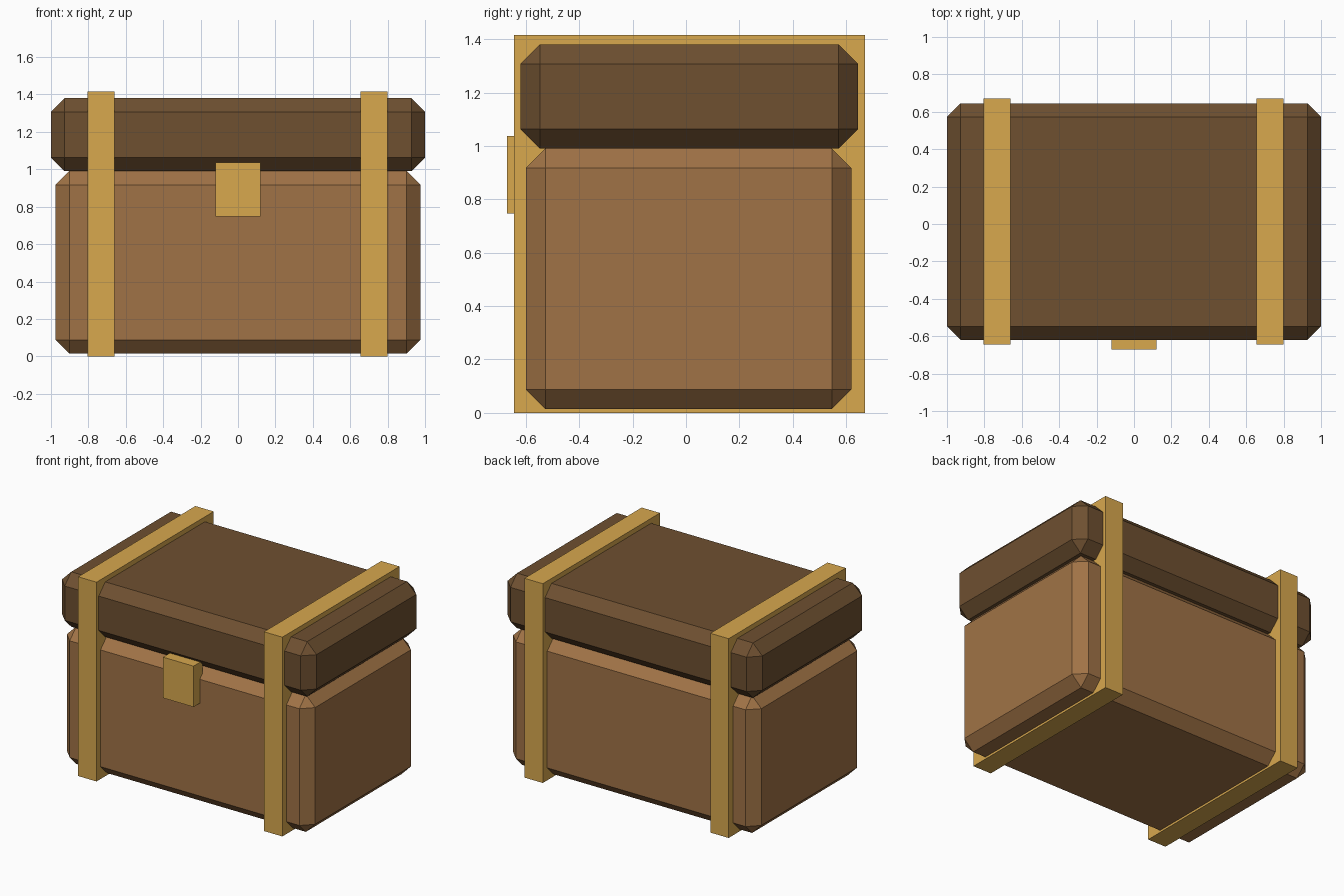
import bpy
import bmesh
from mathutils import Matrix, Vector

if "Cube" in bpy.data.objects:
    bpy.data.objects.remove(bpy.data.objects["Cube"], do_unlink=True)


def make_material(name, rgb):
    mat = bpy.data.materials.new(name)
    mat.use_nodes = True
    colour = (*rgb, 1)
    mat.diffuse_color = colour
    mat.node_tree.nodes["Principled BSDF"].inputs["Base Color"].default_value = colour
    return mat


def make_box(name, low, high, mat, bevel=0):
    """Box between two corners, with optional chamfered edges."""
    low, high = Vector(low), Vector(high)
    bm = bmesh.new()
    place = Matrix.Translation((low + high) / 2) @ Matrix.Diagonal((*(high - low), 1))
    bmesh.ops.create_cube(bm, size=1, matrix=place)
    if bevel:
        bmesh.ops.bevel(bm, geom=bm.edges[:], offset=bevel, segments=1,
                        affect='EDGES', profile=0.5)
    mesh = bpy.data.meshes.new(name)
    bm.to_mesh(mesh)
    bm.free()
    mesh.materials.append(mat)
    obj = bpy.data.objects.new(name, mesh)
    bpy.context.collection.objects.link(obj)
    return obj


wood = make_material("light brown wood", (0.352, 0.171, 0.061))
dark_wood = make_material("dark brown wood", (0.156, 0.080, 0.030))
brass = make_material("brass", (0.686, 0.392, 0.076))

# Chamfered body and overhanging lid
make_box("chest_body", (-0.975, -0.60, 0.015), (0.975, 0.62, 0.99), wood, 0.073)
make_box("chest_lid", (-1, -0.62, 0.99), (1, 0.645, 1.38), dark_wood, 0.073)

# Straps wrapping around body and lid
for side, x in (("right", -0.732), ("left", 0.728)):
    make_box(side + "_strap", (x - 0.072, -0.645, 0), (x + 0.072, 0.67, 1.415), brass)

# Front latch plate
make_box("latch", (-0.12, -0.67, 0.747), (0.12, -0.57, 1.037), brass)
